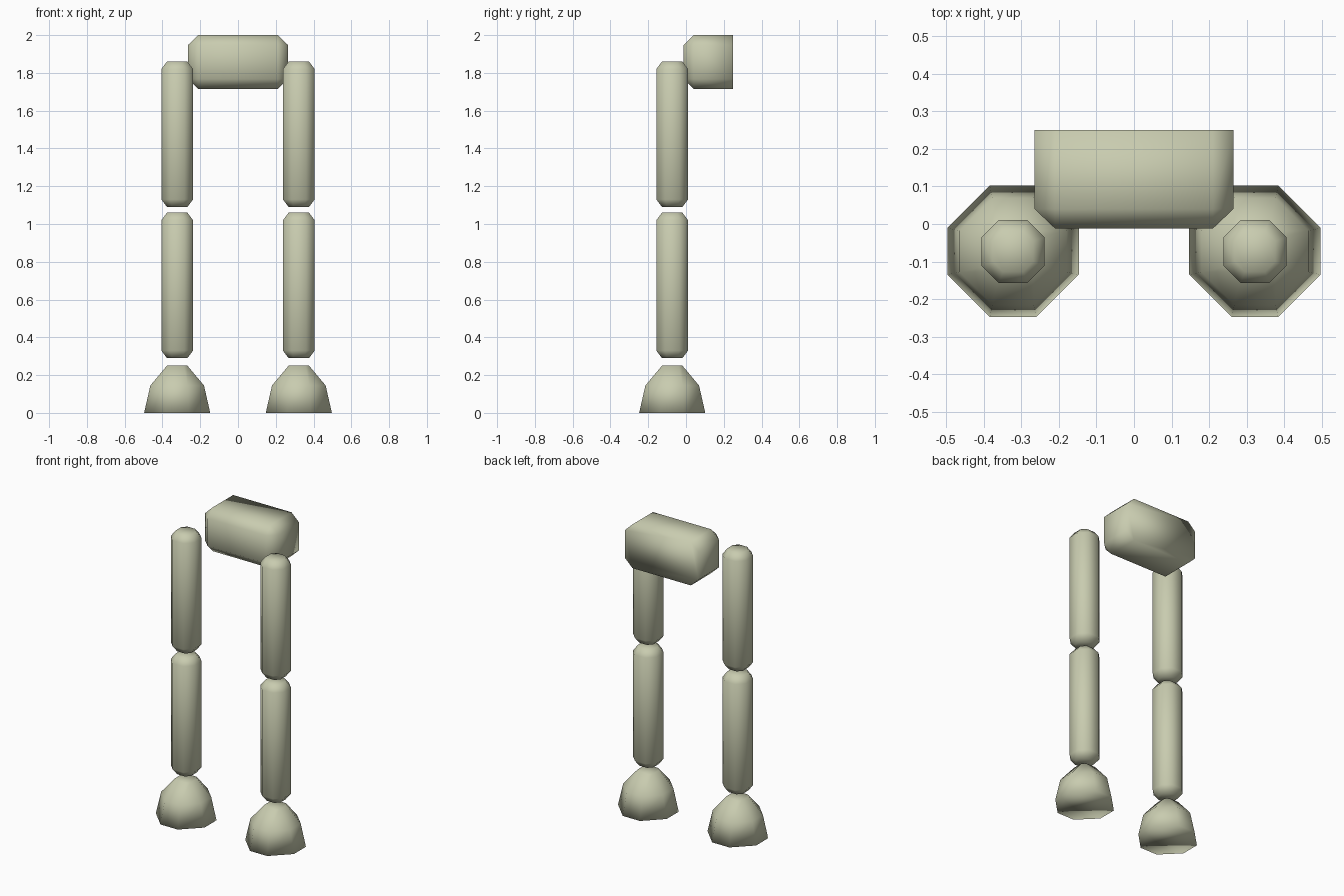
import bpy, bmesh
from mathutils import Matrix

if "Cube" in bpy.data.objects:
    bpy.data.objects.remove(bpy.data.objects["Cube"])

mat = bpy.data.materials.new("pale_olive")
mat.diffuse_color = (0.58, 0.6, 0.43, 1)
mat.use_nodes = True
mat.node_tree.nodes["Principled BSDF"].inputs["Base Color"].default_value = mat.diffuse_color


def octagon(hx, hy, fx, fy):
    """Chamfered rectangle: half sizes hx, hy; half lengths of the flat edges fx, fy."""
    return [(fx, -hy), (hx, -fy), (hx, fy), (fx, hy),
            (-fx, hy), (-hx, fy), (-hx, -fy), (-fx, -hy)]


def loft(name, rings, location, matrix=None):
    """Skin octagon rings given as (height, hx, hy, fx, fy), capped at both ends."""
    bm = bmesh.new()
    loops = [[bm.verts.new((x, y, z)) for x, y in octagon(*r)] for z, *r in rings]
    for a, b in zip(loops, loops[1:]):
        for i in range(8):
            j = (i + 1) % 8
            bm.faces.new((a[i], a[j], b[j], b[i]))
    bm.faces.new(loops[0][::-1])
    bm.faces.new(loops[-1])
    bmesh.ops.remove_doubles(bm, verts=bm.verts, dist=0.0005)
    if matrix:
        bm.transform(matrix)
    bmesh.ops.recalc_face_normals(bm, faces=bm.faces)
    for f in bm.faces:
        f.smooth = True
    mesh = bpy.data.meshes.new(name)
    bm.to_mesh(mesh)
    bm.free()
    mesh.materials.append(mat)
    ob = bpy.data.objects.new(name, mesh)
    ob.location = location
    bpy.context.collection.objects.link(ob)
    return ob


def segment(name, x, z0, z1):
    """Leg segment with chamfered ends."""
    end, mid = (0.054, 0.054, 0.027, 0.027), (0.084, 0.084, 0.038, 0.038)
    h, c = z1 - z0, 0.04
    loft(name, [(0, *end), (c, *mid), (h - c, *mid), (h, *end)], (x, -0.073, z0))


for side, x in (("left", 0.322), ("right", -0.322)):
    # Foot: domed block with a flat sole
    loft(side + "_foot", [(0, 0.175, 0.175, 0.062, 0.062),
                          (0.145, 0.142, 0.142, 0.055, 0.055),
                          (0.25, 0.054, 0.054, 0.035, 0.035)], (x, -0.073, 0))
    # Shin and thigh
    segment(side + "_shin", x, 0.29, 1.06)
    segment(side + "_thigh", x, 1.09, 1.86)

# Pelvis: box chamfered at the front, flat at the back (lofted along -y)
body = (0.265, 0.1425, 0.21, 0.09)
loft("pelvis", [(0, *body), (0.21, *body), (0.262, 0.21, 0.09, 0.21, 0.09)],
     (0, 0.25, 1.8575), Matrix.Rotation(1.5707963, 4, 'X'))
